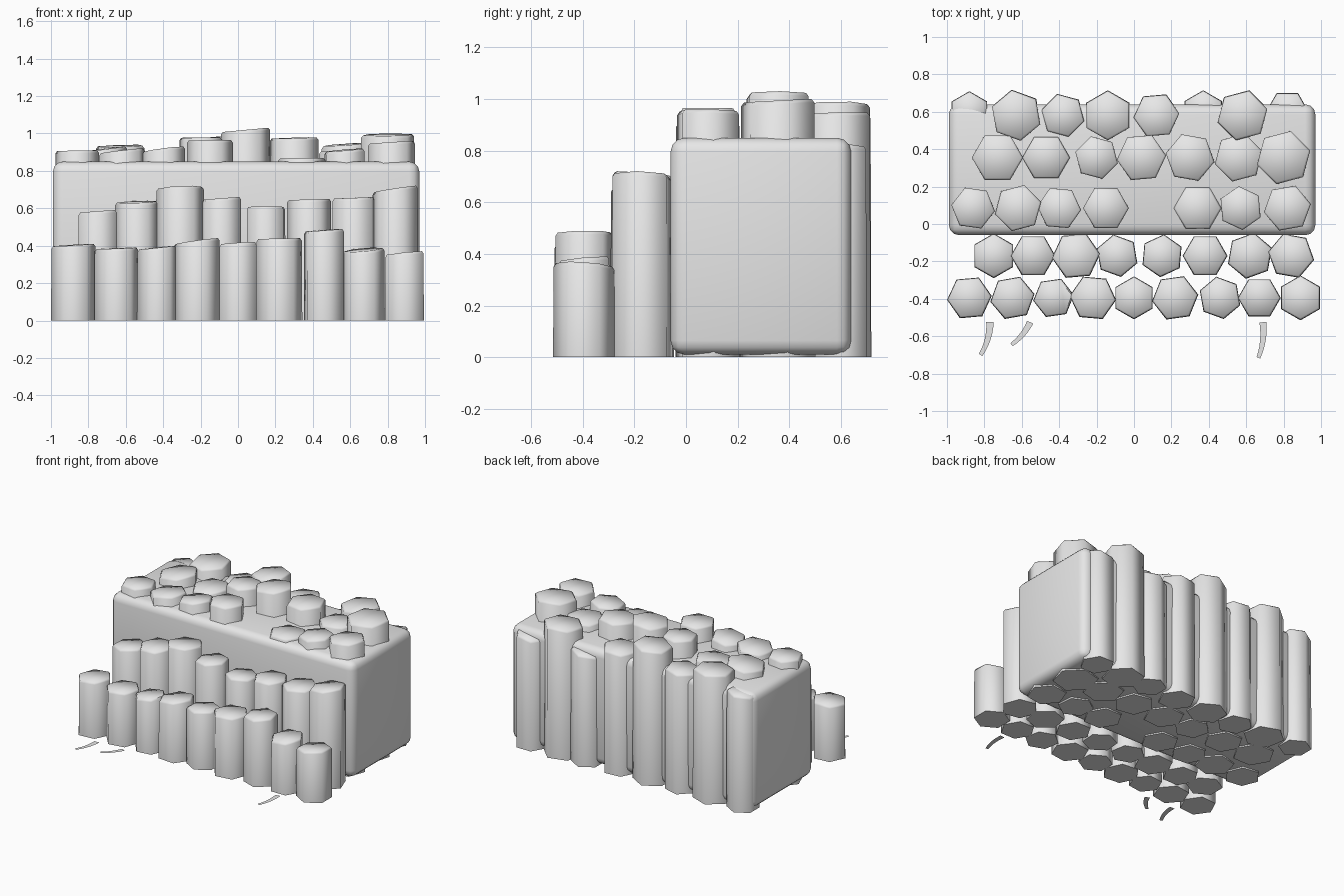
import bpy, bmesh, math, random
from mathutils import Vector

random.seed(4)
if "Cube" in bpy.data.objects:
    bpy.data.objects.remove(bpy.data.objects["Cube"], do_unlink=True)

# One stone colour for everything
stone = bpy.data.materials.new("grey stone")
stone.use_nodes = True
GREY = (0.8, 0.8, 0.8, 1)
stone.diffuse_color = GREY
stone.node_tree.nodes["Principled BSDF"].inputs["Base Color"].default_value = GREY


def make_object(name, bm, smooth_angle=None):
    bmesh.ops.recalc_face_normals(bm, faces=bm.faces)
    mesh = bpy.data.meshes.new(name)
    bm.to_mesh(mesh)
    bm.free()
    mesh.materials.append(stone)
    obj = bpy.data.objects.new(name, mesh)
    bpy.context.collection.objects.link(obj)
    if smooth_angle:
        bpy.ops.object.select_all(action='DESELECT')
        obj.select_set(True)
        bpy.context.view_layer.objects.active = obj
        bpy.ops.object.shade_smooth_by_angle(angle=math.radians(smooth_angle))
    return obj


def column(name, x, y, height, radius, turn):
    """Six-sided pillar with a softened, slightly tilted top."""
    slope_x, slope_y = random.gauss(.06, .05), random.gauss(0, .04)
    middle = height - radius * math.hypot(slope_x, slope_y) * .85
    bm = bmesh.new()
    rings = []
    for scale, drop in ((1, None), (.98, .014), (.9, 0)):
        ring = []
        for i in range(6):
            a = math.radians(turn + i * 60)
            dx, dy = radius * scale * math.cos(a), radius * scale * math.sin(a)
            z = 0 if drop is None else middle - drop + slope_x * dx + slope_y * dy
            ring.append(bm.verts.new((x + dx, y + dy, z)))
        rings.append(ring)
    for low, high in zip(rings, rings[1:]):
        for i in range(6):
            j = (i + 1) % 6
            bm.faces.new((low[i], low[j], high[j], high[i]))
    bm.faces.new(rings[0])
    bm.faces.new(rings[-1])
    make_object(name, bm, 65)


def row(name, y, *columns):
    for number, (x, height, radius, turn) in enumerate(columns, 1):
        column(f"{name}_column_{number}", x, y, height, radius, turn)


# Columns, row by row from front to back: x, height, radius, turn
row("front", -.395, (-.88, .41, .12, 5), (-.65, .39, .12, 10), (-.43, .4, .11, 8),
    (-.22, .44, .125, -5), (0, .42, .115, 30), (.22, .44, .125, 8),
    (.46, .49, .115, 40), (.67, .39, .115, 0), (.89, .37, .12, 30))
row("second", -.17, (-.75, .59, .12, 30), (-.54, .64, .12, 0), (-.31, .72, .13, 5),
    (-.09, .66, .115, 40), (.15, .61, .115, 25), (.38, .65, .12, 0),
    (.62, .66, .125, 20), (.84, .72, .125, -10))
row("third", .085, (-.86, .91, .12, -8), (-.62, .92, .13, 15), (-.4, .93, .12, -5),
    (-.15, .965, .125, 0), (.34, .87, .13, 0), (.57, .92, .12, 35),
    (.82, .96, .13, 10))
row("fourth", .355, (-.73, .93, .14, 0), (-.47, .89, .13, 0), (-.2, .98, .12, -15),
    (.04, 1.03, .135, 5), (.3, .98, .135, -10), (.56, .91, .135, 15),
    (.8, 1, .15, 15))
row("back", .58, (-.63, .94, .14, 40), (-.38, .88, .12, 45), (-.14, .99, .135, 30),
    (.12, .9, .125, 5), (.58, .95, .14, 15))
row("low_back", .6, (-.88, .85, .11, 30), (.37, .82, .115, 30), (.82, .83, .115, 0))

# Rounded core block behind the columns
bm = bmesh.new()
bmesh.ops.create_cube(bm, size=1)
for v in bm.verts:
    v.co = Vector((v.co.x * 1.96 - .01, v.co.y * .7 + .29, v.co.z * .84 + .43))
bmesh.ops.bevel(bm, geom=bm.edges[:], offset=.055, segments=3, profile=.5, affect='EDGES')
make_object("core_block", bm, 40)


def blade(name, root, bend, tip, width):
    """Flat curved strip lying on the ground, narrowing to its tip."""
    root, bend, tip = (Vector(p) for p in (root, bend, tip))
    bm = bmesh.new()
    last = None
    steps = 6
    for i in range(steps + 1):
        t = i / steps
        p = root * (1 - t) ** 2 + bend * 2 * t * (1 - t) + tip * t * t
        along = ((bend - root) * (1 - t) + (tip - bend) * t).normalized()
        side = Vector((-along.y, along.x)) * width * (1 - t * .45) / 2
        pair = [bm.verts.new((*(p + s * side), .002)) for s in (1, -1)]
        if last:
            bm.faces.new((last[0], last[1], pair[1], pair[0]))
        last = pair
    make_object(name, bm)


# Loose curved strips in front
blade("left_strip", (-.77, -.525), (-.77, -.62), (-.82, -.7), .04)
blade("middle_strip", (-.555, -.525), (-.59, -.6), (-.655, -.645), .036)
blade("right_strip", (.69, -.525), (.7, -.63), (.665, -.715), .038)
